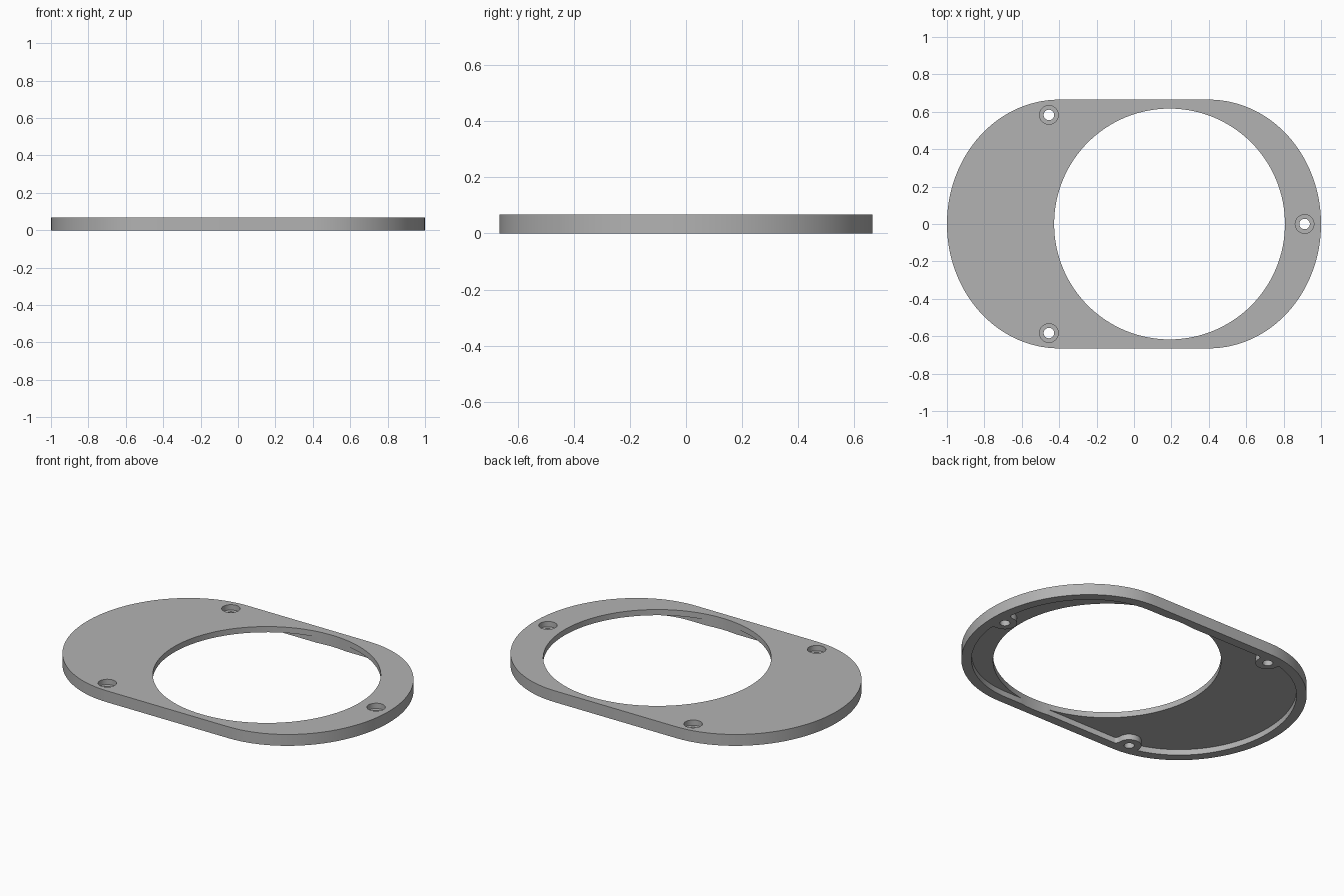
import bpy, bmesh
from math import sin, cos, pi, radians, atan2
from mathutils import Vector, Matrix

cube = bpy.data.objects.get("Cube")
if cube:
    bpy.data.objects.remove(cube, do_unlink=True)

HEIGHT, CEILING, RIM = 0.068, 0.034, 0.055
HALF_X, HALF_Y, FLAT = 1.0, 0.665, 0.4
SCREWS = [(-0.455, 0.583), (-0.455, -0.583), (0.912, 0.0)]

grey = bpy.data.materials.new("plain grey")
grey.use_nodes = True
grey.diffuse_color = (0.45, 0.45, 0.45, 1)
grey.node_tree.nodes["Principled BSDF"].inputs["Base Color"].default_value = grey.diffuse_color


def arc(cx, cy, rx, ry, start, end, steps):
    """Points along an elliptical arc, angles in degrees."""
    angles = [radians(start + (end - start) * i / steps) for i in range(steps + 1)]
    return [Vector((cx + rx * cos(a), cy + ry * sin(a))) for a in angles]


def oval(inset):
    """Straight-sided outline with rounded ends."""
    rx, ry = HALF_X - FLAT - inset, HALF_Y - inset
    return arc(FLAT, 0, rx, ry, -90, 90, 64) + arc(-FLAT, 0, rx, ry, 90, 270, 64)


def circle(x, y, r, steps=48):
    return arc(x, y, r, r, 0, 360, steps)[:-1]


def prism(name, points, low, high):
    bm = bmesh.new()
    base = bm.faces.new([bm.verts.new((p.x, p.y, low)) for p in points])
    top = bmesh.ops.extrude_face_region(bm, geom=[base])["geom"]
    bmesh.ops.translate(bm, vec=(0, 0, high - low),
                        verts=[v for v in top if isinstance(v, bmesh.types.BMVert)])
    bmesh.ops.recalc_face_normals(bm, faces=bm.faces)
    mesh = bpy.data.meshes.new(name)
    bm.to_mesh(mesh)
    bm.free()
    mesh.materials.append(grey)
    obj = bpy.data.objects.new(name, mesh)
    bpy.context.collection.objects.link(obj)
    return obj


def cut(target, cutter):
    """Subtract the cutter and discard it."""
    mod = target.modifiers.new("cut", "BOOLEAN")
    mod.operation, mod.solver, mod.object = "DIFFERENCE", "EXACT", cutter
    bpy.context.view_layer.objects.active = target
    bpy.ops.object.modifier_apply(modifier=mod.name)
    bpy.data.objects.remove(cutter, do_unlink=True)


def boss_outline(x, y):
    """Round-nosed screw boss flaring into the rim; local +x points outward."""
    r, fillet, wall = 0.066, 0.025, 0.029
    nose = arc(0, 0, r, r, 90, 270, 24)
    flare = arc(wall - fillet, -r - fillet, fillet, fillet, 90, 0, 8)
    back = [Vector((0.15, -r - fillet)), Vector((0.15, r + fillet))]
    mirrored = [Vector((p.x, -p.y)) for p in reversed(flare)]
    outward = pi / 2 * (1 if y > 0 else -1) if y else 0
    turn = Matrix.Rotation(outward, 2)
    return [turn @ p + Vector((x, y)) for p in nose + flare + back + mirrored]


# Underside recess, leaving the screw bosses standing
recess = prism("recess_cutter", oval(RIM), -0.1, HEIGHT - CEILING)
for x, y in SCREWS:
    cut(recess, prism("boss_cutter", boss_outline(x, y), -0.2, 0.2))

# Cover plate with its large opening and counterbored screw holes
plate = prism("cover_plate", oval(0), 0, HEIGHT)
cut(plate, recess)
cut(plate, prism("opening_cutter", circle(0.19, 0, 0.617, 128), -0.2, 0.2))
for x, y in SCREWS:
    cut(plate, prism("screw_cutter", circle(x, y, 0.028), -0.2, 0.2))
    cut(plate, prism("counterbore_cutter", circle(x, y, 0.05), 0.036, 0.2))

bpy.ops.object.select_all(action="DESELECT")
plate.select_set(True)
bpy.context.view_layer.objects.active = plate
bpy.ops.object.shade_smooth_by_angle(angle=radians(30))
